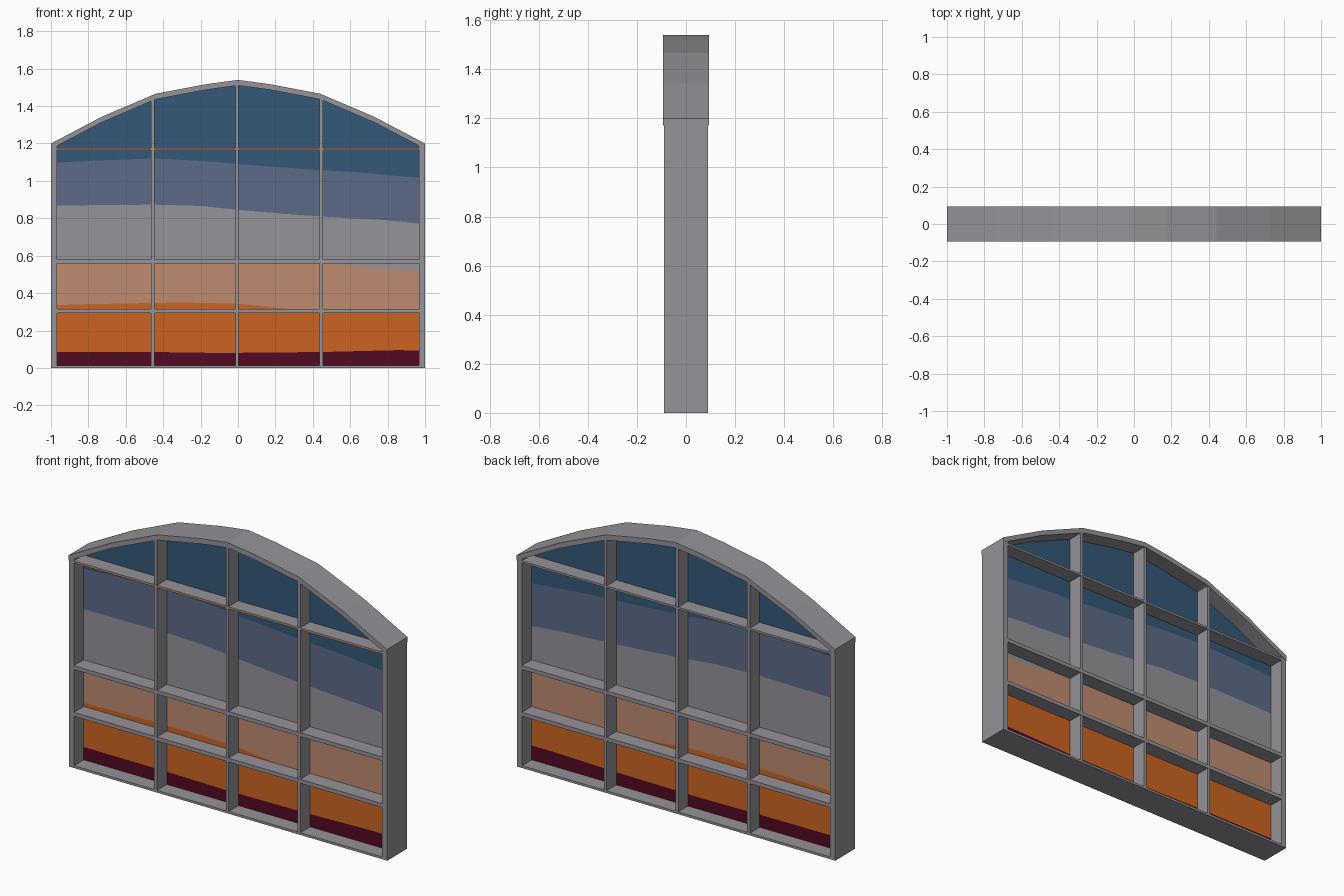
import bpy, bmesh

if "Cube" in bpy.data.objects:
    bpy.data.objects.remove(bpy.data.objects["Cube"])


def material(name, r, g, b):
    lin = [((c / 255 + 0.055) / 1.055) ** 2.4 if c > 10 else c / 255 / 12.92 for c in (r, g, b)]
    m = bpy.data.materials.new(name)
    m.diffuse_color = (*lin, 1)
    m.use_nodes = True
    m.node_tree.nodes["Principled BSDF"].inputs["Base Color"].default_value = m.diffuse_color
    return m


GREY = material("frame grey", 149, 147, 152)
TAN = material("dusty tan", 192, 139, 113)
ORANGE = material("sunset orange", 204, 100, 33)
MAROON = material("dark maroon", 84, 10, 35)
SLATE = material("slate blue", 92, 107, 135)
BLUE = material("deep blue", 52, 88, 121)


def finish(name, bm, mats):
    bmesh.ops.recalc_face_normals(bm, faces=bm.faces)
    me = bpy.data.meshes.new(name)
    bm.to_mesh(me)
    bm.free()
    for m in mats:
        me.materials.append(m)
    ob = bpy.data.objects.new(name, me)
    bpy.context.collection.objects.link(ob)
    return ob


def prism(name, pts, half):
    """Extrude an x/z outline through the depth, centred on y = 0."""
    bm = bmesh.new()
    f = bm.faces.new([bm.verts.new((x, -half, z)) for x, z in pts])
    r = bmesh.ops.extrude_face_region(bm, geom=[f])
    verts = [v for v in r["geom"] if isinstance(v, bmesh.types.BMVert)]
    bmesh.ops.translate(bm, verts=verts, vec=(0, 2 * half, 0))
    return finish(name, bm, [GREY])


def bar(name, x0, x1, z0, z1, half):
    return prism(name, [(x0, z0), (x1, z0), (x1, z1), (x0, z1)], half)


def lerp(curve, x):
    for (xa, za), (xb, zb) in zip(curve, curve[1:]):
        if x <= xb:
            return za + (zb - za) * (x - xa) / (xb - xa)
    return curve[-1][1]


# Arched top rail
left = [(-1, 1.2), (-0.73, 1.342), (-0.44, 1.466), (-0.17, 1.517), (0, 1.54)]
arch = left + [(-x, z) for x, z in reversed(left[:-1])]
prism("arched_top", arch + [(x, z - 0.03) for x, z in reversed(arch)], 0.093)

# Outer frame
for side, s in (("left", -1), ("right", 1)):
    prism(side + "_jamb", [(s, 0), (s * 0.968, 0), (s * 0.968, 1.187), (s, 1.171)], 0.09)
bar("bottom_sill", -0.969, 0.969, 0, 0.013, 0.0895)

# Vertical and horizontal glazing bars
for i, x in enumerate((-0.455, -0.005, 0.445)):
    bar("vertical_bar_%d" % (i + 1), x - 0.009, x + 0.009, 0.01, lerp(arch, x) - 0.025, 0.089)
for i, (z, t) in enumerate(((0.305, 0.011), (0.57, 0.011), (1.17, 0.006))):
    ob = bar("horizontal_bar_%d" % (i + 1), -0.97, 0.97, z - t, z + t, 0.0905)
    if i == 2:  # the thin upper bar has a tan front edge
        ob.data.materials.append(TAN)
        for p in ob.data.polygons:
            if p.normal.y < -0.9:
                p.material_index = 1

# Sunset pane: stacked wavy bands between these edges, visible from both sides
edges = [
    [(-1, 0.005), (1, 0.005)],
    [(-1, 0.086), (-0.45, 0.085), (-0.1, 0.08), (0.45, 0.085), (0.85, 0.095), (1, 0.093)],
    [(-1, 0.335), (-0.8, 0.341), (-0.3, 0.35), (0, 0.343), (0.2, 0.322), (0.4, 0.306), (1, 0.3)],
    [(-1, 0.57), (0.4, 0.566), (0.6, 0.548), (0.75, 0.533), (1, 0.517)],
    [(-1, 0.868), (-0.45, 0.873), (-0.2, 0.866), (0, 0.845), (0.3, 0.82), (0.6, 0.8), (0.8, 0.79), (1, 0.768)],
    [(-1, 1.095), (-0.8, 1.107), (-0.45, 1.12), (-0.2, 1.107), (0, 1.09), (0.4, 1.06), (0.65, 1.045), (1, 1.013)],
    [(x, z - 0.015) for x, z in arch],
]
bm = bmesh.new()
N = 60
xs = sorted({round(-0.98 + 1.96 * i / N, 4) for i in range(N + 1)} | {x for x, z in arch[1:-1]})
rows = [[[bm.verts.new((x, y, lerp(e, x))) for x in xs] for e in edges] for y in (-0.002, 0.002)]
for grid in rows:
    for k in range(len(edges) - 1):
        for i in range(len(xs) - 1):
            f = bm.faces.new((grid[k][i], grid[k][i + 1], grid[k + 1][i + 1], grid[k + 1][i]))
            f.material_index = k
# close the rim between the two sheets
open_edges = [e for e in bm.edges if e.is_boundary]
bmesh.ops.bridge_loops(bm, edges=open_edges)
finish("sunset_pane", bm, [MAROON, ORANGE, TAN, GREY, SLATE, BLUE])
